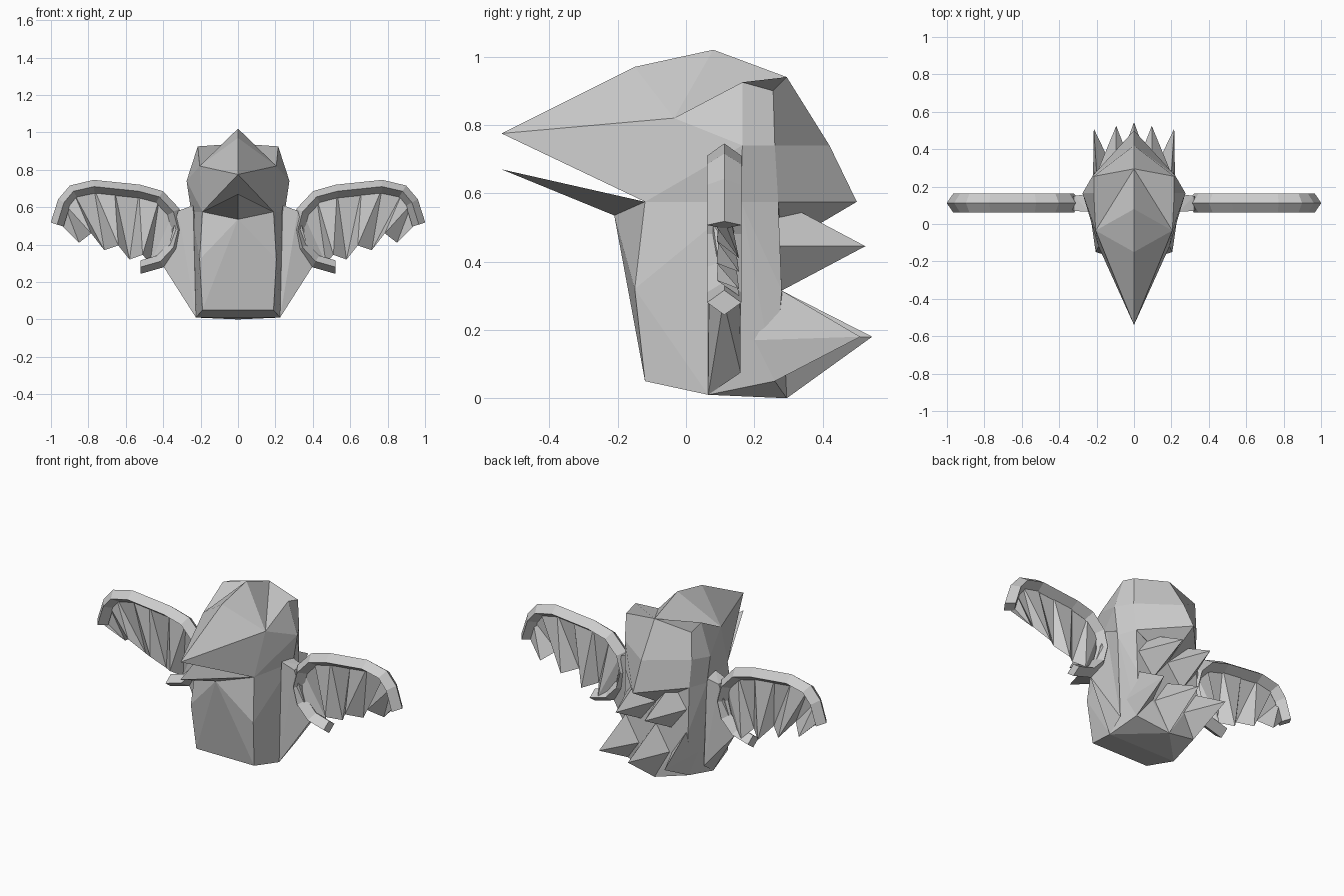
import bpy, bmesh
from mathutils import Vector

if "Cube" in bpy.data.objects:
    bpy.data.objects.remove(bpy.data.objects["Cube"])


def finish(name, bm, mirror=True):
    bmesh.ops.recalc_face_normals(bm, faces=bm.faces)
    me = bpy.data.meshes.new(name)
    bm.to_mesh(me)
    bm.free()
    ob = bpy.data.objects.new(name, me)
    bpy.context.collection.objects.link(ob)
    if mirror:
        mod = ob.modifiers.new("mirror", 'MIRROR')
        mod.use_clip = True
    return ob


def mesh(name, verts, faces):
    bm = bmesh.new()
    vs = [bm.verts.new(v) for v in verts]
    for f in faces:
        bm.faces.new([vs[i] for i in f])
    return finish(name, bm)


def hull(name, pts, both=False, mirror=False):
    """Faceted solid around points; both = points also reflected in x."""
    bm = bmesh.new()
    for x, y, z in pts:
        bm.verts.new((x, y, z))
        if both and x:
            bm.verts.new((-x, y, z))
    res = bmesh.ops.convex_hull(bm, input=bm.verts)
    junk = [v for v in res["geom_interior"] if isinstance(v, bmesh.types.BMVert)]
    bmesh.ops.delete(bm, geom=junk, context='VERTS')
    bmesh.ops.dissolve_limit(bm, angle_limit=0.03, verts=bm.verts, edges=bm.edges)
    return finish(name, bm, mirror)


# Torso, slightly bulging in front
hull("body", [(.19, -.12, .05), (.225, .065, .01), (.2, .26, .05), (0, .295, 0),
              (.205, -.15, .32), (.24, .12, .32), (.21, .28, .315),
              (.19, -.12, .575), (0, -.21, .535), (.25, .16, .575), (.21, .27, .575)], both=True)

# Lower half of the open beak
hull("lower_beak", [(0, -.54, .67), (.19, -.12, .575), (0, -.21, .535)], both=True)

# Head and upper beak, one half mirrored
mesh("head", [
    (0, -.54, .775), (0, -.15, .97), (0, .08, 1.02), (0, .295, .94),          # 0-3 ridge
    (0, .42, .74), (0, .50, .575), (0, .28, .445), (0, -.12, .575),           # 4-7 back, underside
    (.205, -.035, .82), (.215, .165, .925), (.215, .255, .90),                # 8-10 brow
    (.275, .165, .74), (.22, .26, .74),                                       # 11-12 cheek
    (.19, -.12, .575), (.25, .16, .575), (.21, .27, .575)],                   # 13-15 base
    [(0, 1, 8), (1, 2, 8), (2, 3, 8), (3, 10, 9, 8), (0, 8, 13), (0, 13, 7),
     (8, 9, 11), (8, 11, 13), (11, 14, 13), (9, 10, 12, 11), (11, 12, 15, 14),
     (10, 3, 4, 12), (12, 4, 5, 15), (15, 5, 6), (7, 13, 14, 15, 6)])

# Back feathers: spikes on a diamond base (tip, top, bottom, two sides)
hull("upper_back_feather", [(.095, .525, .445), (.1, .27, .58), (.1, .28, .315),
                            (0, .28, .445), (.2, .27, .445)], mirror=True)
hull("tail_feather_centre", [(0, .545, .18), (0, .28, .315), (0, .295, 0), (.1, .27, .17)],
     both=True)
hull("tail_feather_side", [(.215, .51, .18), (.2, .28, .315), (.2, .26, .05),
                           (.1, .27, .17), (.22, .2, .17)], mirror=True)

# Wedge joining body and wing
hull("wing_root", [(.225, .065, .01), (.23, .16, .075), (.24, .065, .61), (.25, .16, .6),
                   (.2, .11, .3), (.40, .11, .285), (.32, .07, .58), (.32, .15, .58)], mirror=True)

# Wing arm: diamond section swept along a curled path
path = [(.52, .28), (.415, .31), (.345, .385), (.32, .48), (.345, .575), (.42, .655),
        (.53, .685), (.77, .71), (.88, .685), (.93, .625), (.967, .507)]
P = [Vector(p) for p in path]
Y, R, D = .112, .036, .05
bm = bmesh.new()
rings = []
for i, p in enumerate(P):
    if i == 0:
        n = Vector((0, -1))
    else:
        t = (p - P[i - 1]).normalized()
        if i < len(P) - 1:
            t = (t + (P[i + 1] - p).normalized()).normalized()
        n = Vector((-t.y, t.x))
    o, q = p + n * R, p - n * R
    rings.append([bm.verts.new(v) for v in (
        (o.x, Y, o.y), (p.x, Y - D, p.y), (q.x, Y, q.y), (p.x, Y + D, p.y))])
for a, b in zip(rings, rings[1:]):
    for k in range(4):
        j = (k + 1) % 4
        bm.faces.new((a[k], a[j], b[j], b[k]))
bm.faces.new(rings[0])
bm.faces.new(rings[-1])
finish("wing_arm", bm)

# Wing feathers: pleated fan hanging from the arm
top = [(.96, .52), (.93, .62), (.88, .68), (.77, .70), (.66, .69), (.53, .68),
       (.42, .65), (.345, .57), (.32, .48)]
low = [(.94, .50), (.85, .41), (.785, .46), (.715, .37), (.64, .395), (.58, .32),
       (.51, .345), (.47, .30), (.36, .38)]
verts = [(x, Y, z) for x, z in top]
verts += [(x, .155 if i % 2 else .09, z) for i, (x, z) in enumerate(low)]
n = len(top)
faces = []
for i in range(n - 1):
    faces += [(i, i + 1, n + i + 1), (i, n + i + 1, n + i)]
mesh("wing_feathers", verts, faces)
